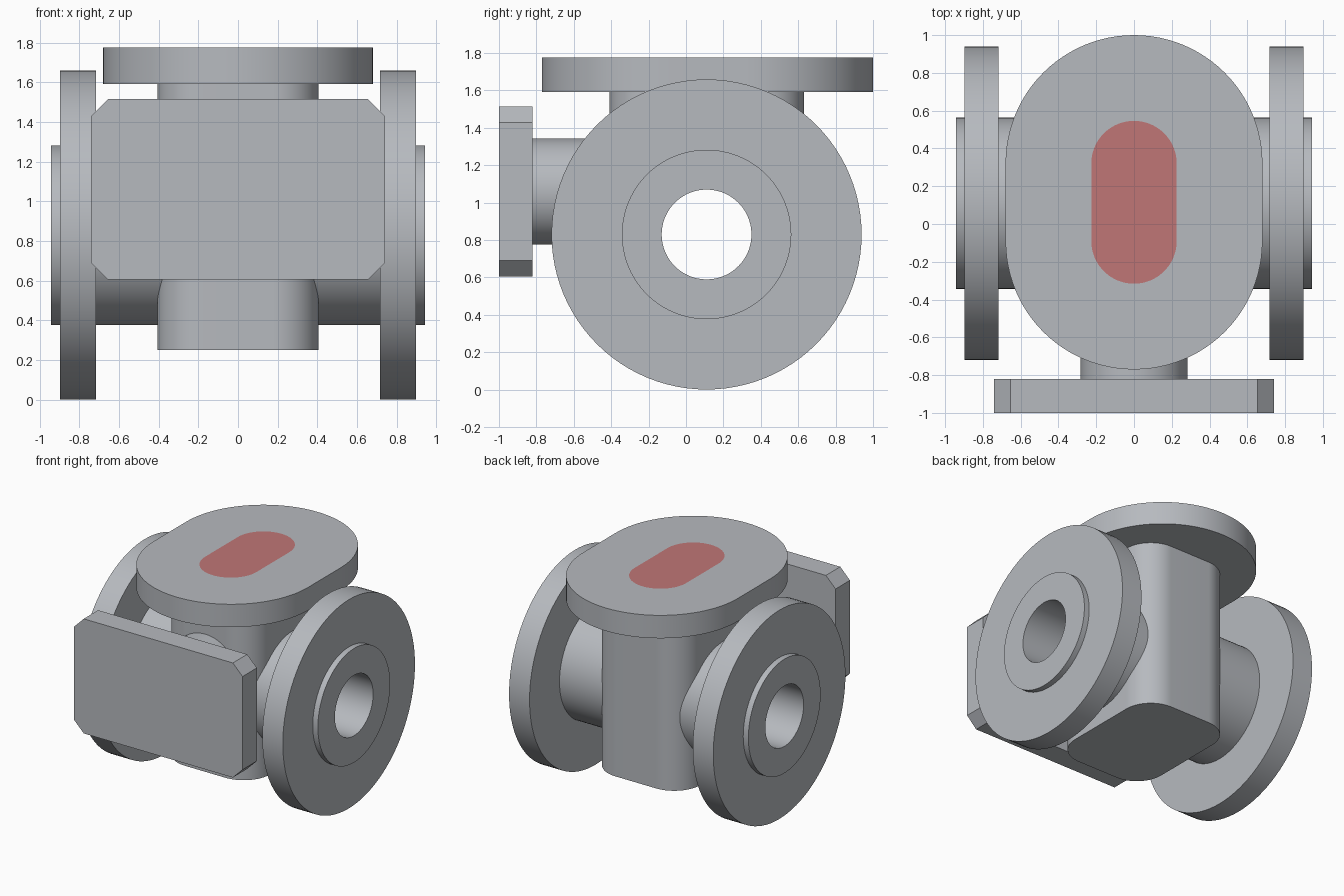
import bpy, bmesh, math

if "Cube" in bpy.data.objects:
    bpy.data.objects.remove(bpy.data.objects["Cube"])

SEG = 24            # segments per quarter circle
CY, CZ = 0.11, 0.83  # centre line of the flow pipe


def material(name, rgb):
    m = bpy.data.materials.new(name)
    m.diffuse_color = (*rgb, 1.0)
    m.use_nodes = True
    m.node_tree.nodes["Principled BSDF"].inputs["Base Color"].default_value = m.diffuse_color
    return m


STEEL = material("steel grey", (0.47, 0.49, 0.52))
RED = material("muted red", (0.53, 0.18, 0.18))


def rounded_rect(cu, cv, hu, hv, r, seg=SEG):
    """Rectangle outline with rounded corners (seg=1 gives chamfers)."""
    pts = []
    for k, (su, sv) in enumerate([(1, 1), (-1, 1), (-1, -1), (1, -1)]):
        for i in range(seg + 1):
            a = math.pi / 2 * (k + i / seg)
            p = (cu + su * (hu - r) + r * math.cos(a),
                 cv + sv * (hv - r) + r * math.sin(a))
            if not pts or math.dist(p, pts[-1]) > 1e-5:
                pts.append(p)
    if math.dist(pts[0], pts[-1]) < 1e-5:
        pts.pop()
    return pts


def finish(name, bm):
    bmesh.ops.recalc_face_normals(bm, faces=bm.faces[:])
    mesh = bpy.data.meshes.new(name)
    bm.to_mesh(mesh)
    bm.free()
    mesh.materials.append(STEEL)
    mesh.materials.append(RED)
    ob = bpy.data.objects.new(name, mesh)
    bpy.context.collection.objects.link(ob)
    return ob


def prism(name, outline, axis, lo, hi, inlay=None):
    """Extrude an outline along an axis; inlay marks a red patch on the end."""
    place = {"X": lambda u, v, t: (t, u, v),
             "Y": lambda u, v, t: (u, t, v),
             "Z": lambda u, v, t: (u, v, t)}[axis]
    bm = bmesh.new()

    def ring(pts, t):
        return [bm.verts.new(place(u, v, t)) for u, v in pts]

    def bridge(a, b):
        for i in range(len(a)):
            j = (i + 1) % len(a)
            bm.faces.new((a[i], a[j], b[j], b[i]))

    bottom, top = ring(outline, lo), ring(outline, hi)
    bridge(bottom, top)
    bm.faces.new(bottom[::-1])
    if inlay:
        patch = ring(inlay, hi)
        bridge(top, patch)
        bm.faces.new(patch).material_index = 1
    else:
        bm.faces.new(top)
    return finish(name, bm)


def lathe_x(name, profile, side):
    """Revolve a closed (x, radius) profile around the flow axis."""
    n = SEG * 4
    bm = bmesh.new()
    rings = []
    for i in range(n):
        a = 2 * math.pi * i / n
        rings.append([bm.verts.new((side * x, CY + r * math.cos(a), CZ + r * math.sin(a)))
                      for x, r in profile])
    m = len(profile)
    for i in range(n):
        a, b = rings[i], rings[(i + 1) % n]
        for j in range(m):
            k = (j + 1) % m
            bm.faces.new((a[j], a[k], b[k], b[j]))
    return finish(name, bm)


# Central body with rounded upright corners
body = prism("valve_body", rounded_rect(0, CY, 0.407, 0.52, 0.23), "Z", 0.25, 1.60)

# Flow bore cut through the body
cutter = prism("bore_cutter", rounded_rect(CY, CZ, 0.24, 0.24, 0.24), "X", -0.7, 0.7)
cutter.hide_render = True
cut = body.modifiers.new("bore", "BOOLEAN")
cut.operation = "DIFFERENCE"
cut.solver = "EXACT"
cut.object = cutter
bpy.context.view_layer.objects.active = body
bpy.ops.object.modifier_apply(modifier=cut.name)
bpy.data.objects.remove(cutter)

# Pipe ends with round flanges and raised faces
pipe = [(0.30, 0.24), (0.30, 0.453), (0.717, 0.453), (0.717, 0.829),
        (0.897, 0.829), (0.897, 0.453), (0.942, 0.453), (0.942, 0.24)]
lathe_x("right_flanged_pipe", pipe, 1)
lathe_x("left_flanged_pipe", pipe, -1)

# Oblong top cover with red inlay
prism("top_cover", rounded_rect(0, 0.115, 0.68, 0.885, 0.68), "Z", 1.593, 1.775,
      inlay=rounded_rect(0, 0.115, 0.226, 0.431, 0.226))

# Front branch and its chamfered plate
prism("front_neck", rounded_rect(0, 1.06, 0.283, 0.283, 0.283), "Y", -0.82, -0.30)
prism("front_plate", rounded_rect(0, 1.06, 0.74, 0.455, 0.085, seg=1), "Y", -1.0, -0.82)

# Smooth curved walls, keep hard edges
for ob in bpy.context.scene.objects:
    ob.select_set(True)
bpy.context.view_layer.objects.active = body
bpy.ops.object.shade_smooth_by_angle(angle=math.radians(30))
